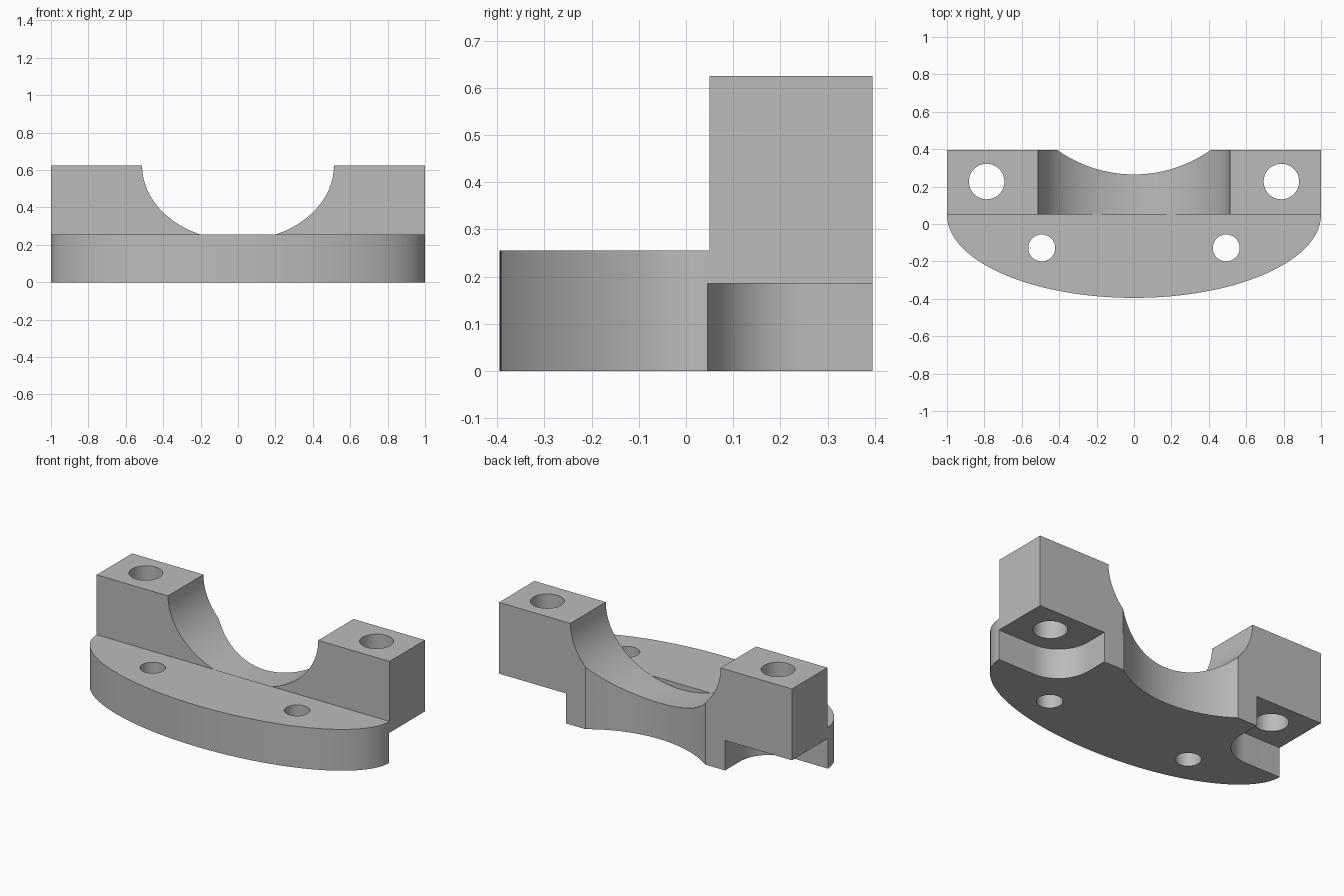
import bpy
import bmesh
from math import sin, cos, pi, radians
from mathutils import Vector

cube = bpy.data.objects.get("Cube")
if cube:
    bpy.data.objects.remove(cube, do_unlink=True)

# Main dimensions
BACK, STEP, FRONT = 0.395, 0.05, -0.395
TOP, PLATE_TOP, POCKET_TOP = 0.625, 0.255, 0.185

metal = bpy.data.materials.new("plain grey")
metal.use_nodes = True
grey = (0.5, 0.5, 0.5, 1)
metal.diffuse_color = grey
metal.node_tree.nodes["Principled BSDF"].inputs["Base Color"].default_value = grey


def arc(cx, cy, rx, ry, start, end, steps):
    """Points along an elliptical arc, angles in degrees."""
    angles = [radians(start + (end - start) * i / steps) for i in range(steps + 1)]
    return [(cx + rx * cos(a), cy + ry * sin(a)) for a in angles]


def circle(cx, cy, rx, ry, steps=64):
    return arc(cx, cy, rx, ry, 0, 360, steps)[:-1]


def prism(name, outline, low, high, along_y=False):
    """Extrude a closed outline along z, or along y for a front profile."""
    def place(p, h):
        return Vector((p[0], h, p[1])) if along_y else Vector((p[0], p[1], h))
    bm = bmesh.new()
    face = bm.faces.new([bm.verts.new(place(p, low)) for p in outline])
    extruded = bmesh.ops.extrude_face_region(bm, geom=[face])
    moved = [v for v in extruded["geom"] if isinstance(v, bmesh.types.BMVert)]
    bmesh.ops.translate(bm, verts=moved, vec=place((0, 0), high - low))
    bmesh.ops.recalc_face_normals(bm, faces=bm.faces)
    mesh = bpy.data.meshes.new(name)
    bm.to_mesh(mesh)
    bm.free()
    mesh.materials.append(metal)
    obj = bpy.data.objects.new(name, mesh)
    bpy.context.collection.objects.link(obj)
    return obj


def combine(target, tool, operation):
    """Apply an exact boolean and discard the tool."""
    mod = target.modifiers.new(operation.lower(), 'BOOLEAN')
    mod.operation, mod.solver, mod.object = operation, 'EXACT', tool
    bpy.context.view_layer.objects.active = target
    bpy.ops.object.modifier_apply(modifier=mod.name)
    bpy.data.objects.remove(tool, do_unlink=True)


# Flange plate: half ellipse at the front, square at the back
plan = arc(0, STEP, 1, STEP - FRONT, 180, 360, 96) + [(1, BACK), (-1, BACK)]
body = prism("bearing_bracket", plan, 0, PLATE_TOP)

# Tall clamp block behind the step
block = prism("clamp_block", [(-1, STEP), (1, STEP), (1, BACK), (-1, BACK)], 0, TOP)
combine(body, block, 'UNION')

# Shaft saddle, running front to back through the block
saddle = prism("saddle_cutter", circle(0, TOP, 0.513, 0.402, 96), STEP, 1, True)
combine(body, saddle, 'DIFFERENCE')

# Shallow upright bore in the back face
bore = prism("bore_cutter", circle(0, 0.975, 0.71, 0.71, 128), -1, 1)
combine(body, bore, 'DIFFERENCE')

for side in (-1, 1):
    # Clearance pocket under the ear, with one rounded inner corner
    pocket = arc(0.75, 0.252, 0.207, 0.207, 180, 270, 20)
    pocket += [(1.2, 0.045), (1.2, 0.6), (0.543, 0.6)]
    cutter = prism("pocket_cutter", [(side * x, y) for x, y in pocket], -1, POCKET_TOP)
    combine(body, cutter, 'DIFFERENCE')
    # Bolt hole through the ear and mounting hole through the plate
    for x, y, r in ((0.788, 0.227, 0.095), (0.493, -0.128, 0.072)):
        hole = prism("hole_cutter", circle(side * x, y, r, r, 48), -1, 1)
        combine(body, hole, 'DIFFERENCE')

# Smooth the curved walls, keep the edges crisp
bpy.ops.object.select_all(action='DESELECT')
body.select_set(True)
bpy.context.view_layer.objects.active = body
bpy.ops.object.shade_smooth_by_angle(angle=radians(30))
